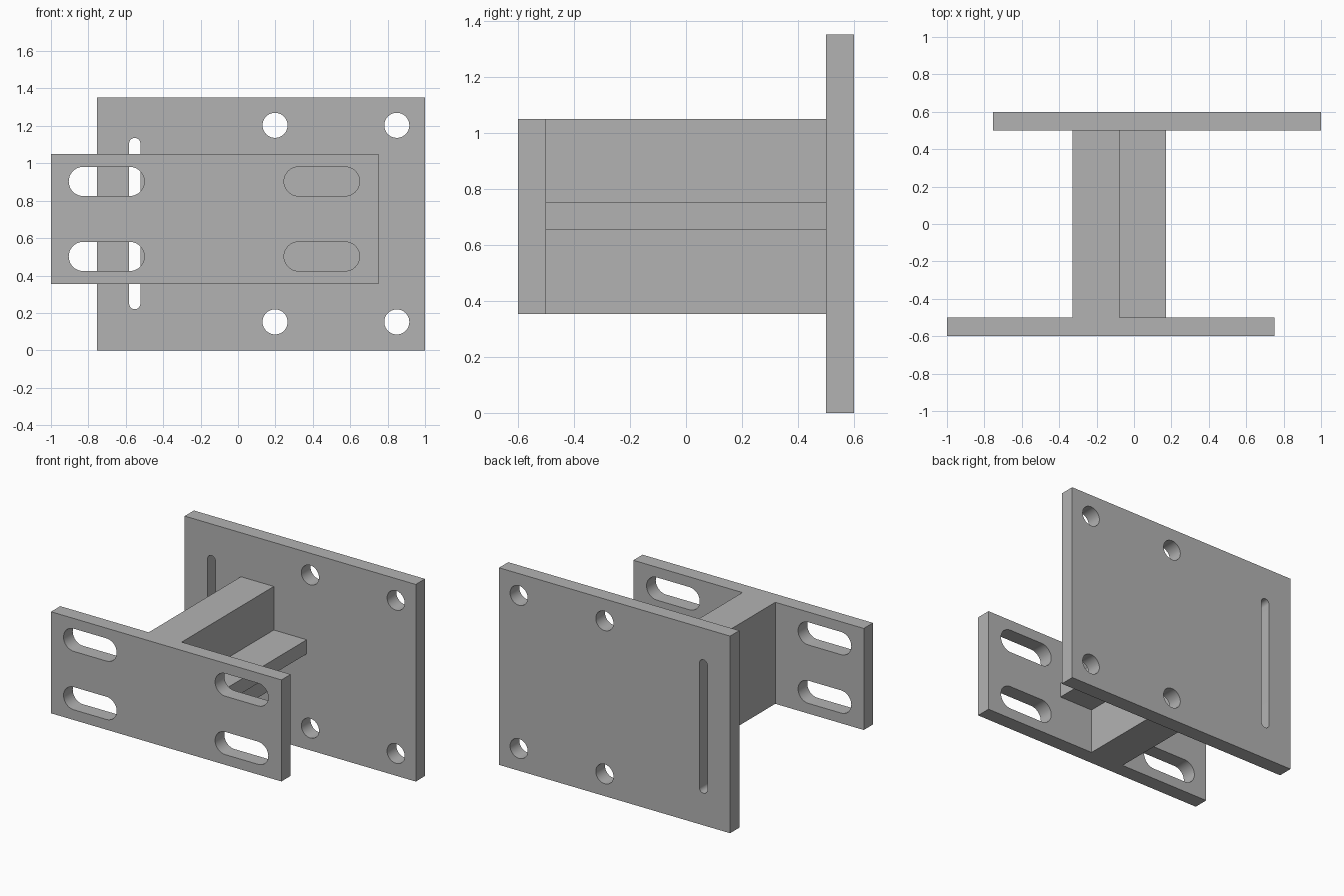
import bpy, bmesh, math

if "Cube" in bpy.data.objects:
    bpy.data.objects.remove(bpy.data.objects["Cube"], do_unlink=True)

steel = bpy.data.materials.new("grey_steel")
steel.use_nodes = True
GREY = (0.45, 0.45, 0.45, 1)
steel.diffuse_color = GREY
steel.node_tree.nodes["Principled BSDF"].inputs["Base Color"].default_value = GREY


def new_object(name, bm):
    bmesh.ops.recalc_face_normals(bm, faces=bm.faces)
    mesh = bpy.data.meshes.new(name)
    bm.to_mesh(mesh)
    bm.free()
    mesh.materials.append(steel)
    obj = bpy.data.objects.new(name, mesh)
    bpy.context.collection.objects.link(obj)
    return obj


def add_prism(bm, outline, y0, y1):
    """Extrude an (x, z) outline from y0 to y1."""
    face = bm.faces.new([bm.verts.new((x, y0, z)) for x, z in outline])
    out = bmesh.ops.extrude_face_region(bm, geom=[face])
    verts = [g for g in out["geom"] if isinstance(g, bmesh.types.BMVert)]
    bmesh.ops.translate(bm, verts=verts, vec=(0, y1 - y0, 0))


def box(name, x0, x1, y0, y1, z0, z1):
    bm = bmesh.new()
    add_prism(bm, [(x0, z0), (x1, z0), (x1, z1), (x0, z1)], y0, y1)
    return new_object(name, bm)


def slot(x, z, r, dx=0, dz=0, steps=20):
    """Rounded slot outline; a plain circle when dx and dz are zero."""
    turn = math.atan2(dz, dx)
    points = []
    for side in (1, -1):
        for i in range(steps + 1):
            if i == steps and not (dx or dz):
                continue
            a = turn + math.pi * (i / steps - side / 2)
            points.append((x + side * dx + r * math.cos(a),
                           z + side * dz + r * math.sin(a)))
    return points


def cut_holes(plate, outlines, y0, y1):
    bm = bmesh.new()
    for outline in outlines:
        add_prism(bm, outline, y0 - 0.1, y1 + 0.1)
    cutter = new_object("hole_cutter", bm)
    cutter.hide_render = True
    mod = plate.modifiers.new("holes", "BOOLEAN")
    mod.operation = "DIFFERENCE"
    mod.solver = "EXACT"
    mod.object = cutter
    bpy.ops.object.select_all(action="DESELECT")
    bpy.context.view_layer.objects.active = plate
    plate.select_set(True)
    bpy.ops.object.modifier_apply(modifier=mod.name)
    bpy.data.objects.remove(cutter, do_unlink=True)
    bpy.ops.object.shade_smooth_by_angle(angle=math.radians(30))


# Back plate: four bolt holes and one tall narrow slot
back = box("back_plate", -0.755, 1, 0.5, 0.6, 0, 1.353)
holes = [slot(x, z, 0.067) for x in (0.198, 0.849) for z in (0.152, 1.203)]
holes.append(slot(-0.552, 0.678, 0.03, dz=0.428))
cut_holes(back, holes, 0.5, 0.6)

# Front plate: four wide adjustment slots
front = box("front_plate", -1, 0.75, -0.6, -0.5, 0.354, 1.051)
slots = [slot(x, z, 0.078, dx=0.124) for x in (-0.703, 0.448) for z in (0.502, 0.903)]
cut_holes(front, slots, -0.6, -0.5)

# Full-height web and thin side rib joining the plates
box("web", -0.328, -0.078, -0.5, 0.5, 0.354, 1.051)
box("side_rib", -0.078, 0.172, -0.5, 0.5, 0.655, 0.752)
